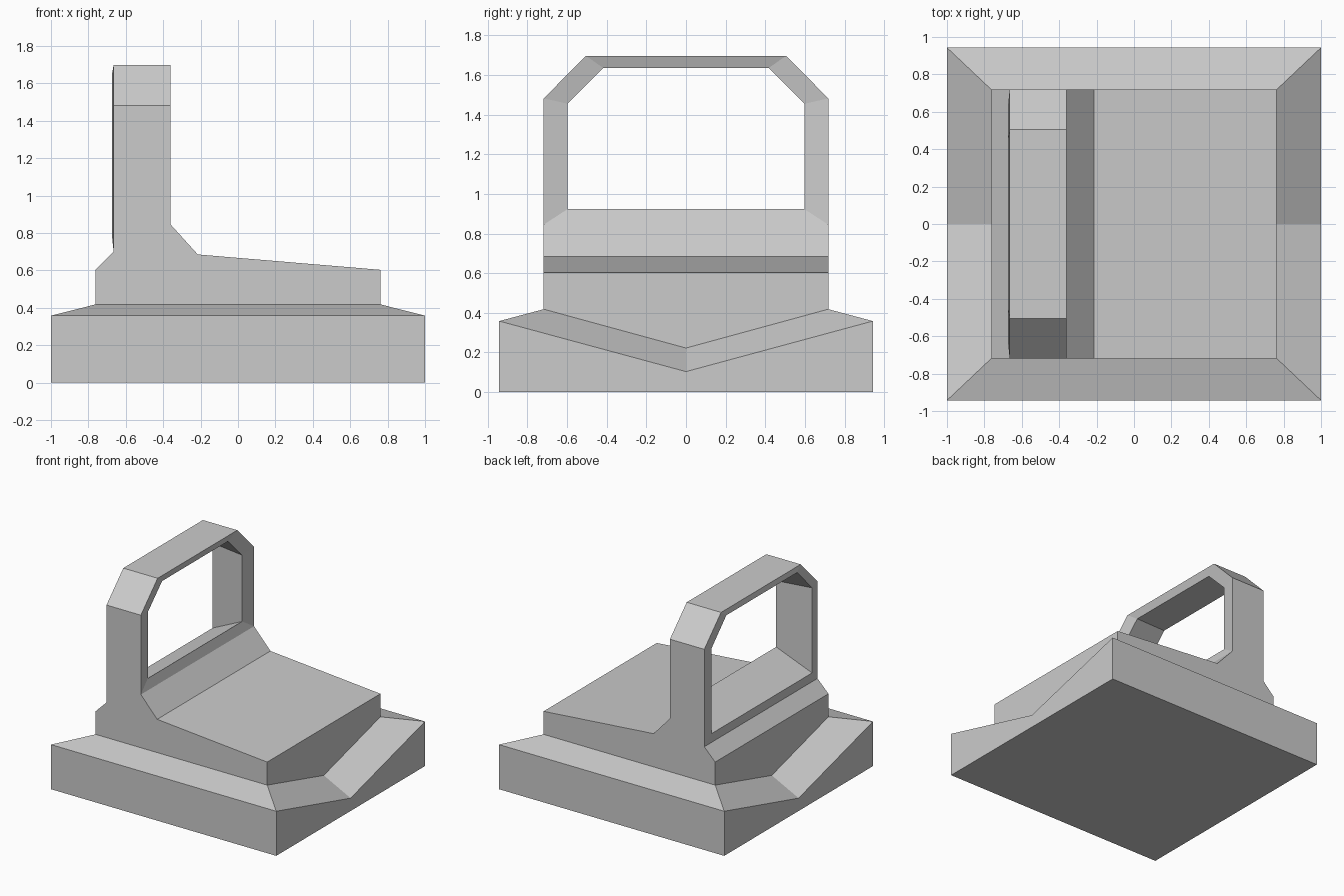
import bpy, bmesh

if "Cube" in bpy.data.objects:
    bpy.data.objects.remove(bpy.data.objects["Cube"])


def loft(name, loops, ring=True, closed=False, caps=(), skip=()):
    """Skin a list of equal-length point loops with flat faces.
    skip holds (loop, segment) pairs to leave open."""
    bm = bmesh.new()
    rows = [[bm.verts.new(p) for p in loop] for loop in loops]
    n = len(rows[0])
    for i in range(len(rows) if closed else len(rows) - 1):
        a, b = rows[i], rows[(i + 1) % len(rows)]
        for j in range(n if ring else n - 1):
            if (i, j) not in skip:
                k = (j + 1) % n
                bm.faces.new((a[j], a[k], b[k], b[j]))
    for c in caps:
        bm.faces.new(rows[c])
    bmesh.ops.recalc_face_normals(bm, faces=bm.faces[:])
    mesh = bpy.data.meshes.new(name)
    bm.to_mesh(mesh)
    bm.free()
    obj = bpy.data.objects.new(name, mesh)
    bpy.context.collection.objects.link(obj)
    return obj


def base_loop(x, y, z, z_mid):
    """Rectangle with its two x sides dipping to z_mid at the centre."""
    return [(-x, -y, z), (x, -y, z), (x, 0, z_mid),
            (x, y, z), (-x, y, z), (-x, 0, z_mid)]


W, D = 0.762, 0.718     # half size of the deck

# Base plinth with V-shaped dips and sloping shoulder
loft("base", [base_loop(1, 0.943, 0, 0),
              base_loop(1, 0.943, 0.358, 0.103),
              base_loop(W, D, 0.418, 0.222)], caps=(0,))

# Deck: side profile run along y, lower edge following the dips
top = [(-W, 0.603), (-0.665, 0.70), (-0.36, 0.845), (-0.215, 0.685), (W, 0.603)]
stations = []
for y, low in ((-D, 0.418), (0, 0.222), (D, 0.418)):
    profile = [(-W, low)] + top + [(W, low)]
    stations.append([(x, y, z) for x, z in profile])
loft("deck", stations, ring=False, caps=(0, 2), skip=((0, 2), (1, 2)))


def arch(x, side, bottom, shoulder, corner, crown):
    """Chamfered window outline at a given x; first segment is the sill."""
    half = [(side, bottom), (side, shoulder), (corner, crown)]
    pts = [(-side, bottom)] + half + [(-y, z) for y, z in half[:0:-1]]
    # half[:0:-1] mirrors crown and shoulder to the other side
    return [(x, y, z) for y, z in pts]


# Upright frame: hole tapers and slopes down towards the back
loft("upright_frame", [
    arch(-0.665, D, 0.70, 1.482, 0.505, 1.697),
    arch(-0.673, 0.638, 0.777, 1.46, 0.45, 1.655),
    arch(-0.382, 0.598, 0.923, 1.455, 0.417, 1.635),
    arch(-0.36, D, 0.845, 1.482, 0.505, 1.697),
], closed=True, skip=((3, 0),))
